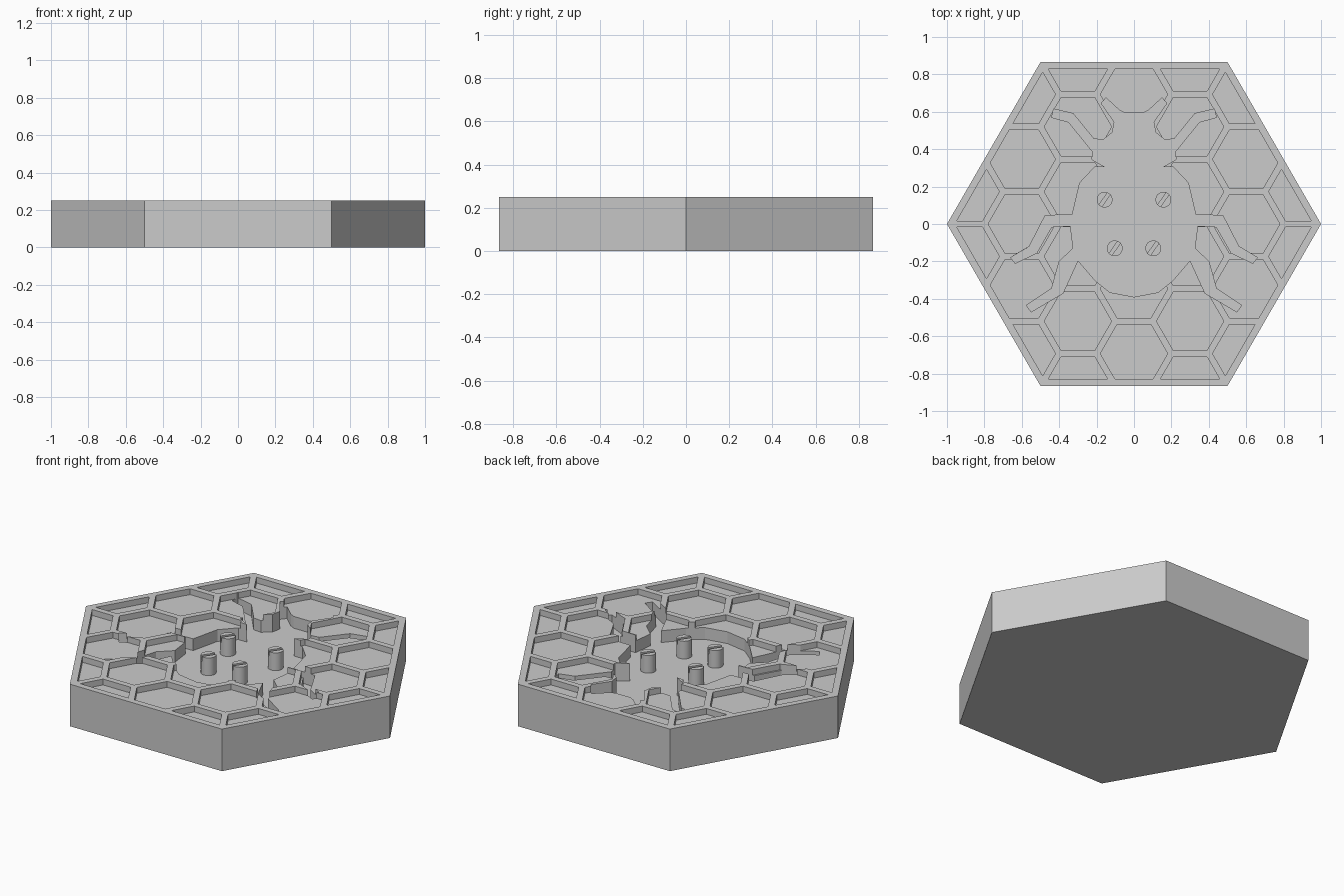
import bpy
import bmesh
from math import cos, sin, pi, radians

default = bpy.data.objects.get("Cube")
if default:
    bpy.data.objects.remove(default, do_unlink=True)

HEIGHT = 0.25
CELL_FLOOR = 0.215
POCKET_FLOOR = 0.145
ABOVE = 0.3

grey = bpy.data.materials.new("plain grey")
grey.use_nodes = True
colour = (0.6, 0.6, 0.6, 1)
grey.diffuse_color = colour
grey.node_tree.nodes["Principled BSDF"].inputs["Base Color"].default_value = colour


def ngon(radius, sides=6, x=0, y=0):
    return [(x + radius * cos(2 * pi * i / sides), y + radius * sin(2 * pi * i / sides))
            for i in range(sides)]


def prisms(name, outlines, low, high):
    """One object holding an upright prism for each outline."""
    bm = bmesh.new()
    for outline in outlines:
        face = bm.faces.new([bm.verts.new((x, y, low)) for x, y in outline])
        top = bmesh.ops.extrude_face_region(bm, geom=[face])
        moved = [v for v in top["geom"] if isinstance(v, bmesh.types.BMVert)]
        bmesh.ops.translate(bm, verts=moved, vec=(0, 0, high - low))
    bmesh.ops.recalc_face_normals(bm, faces=bm.faces[:])
    mesh = bpy.data.meshes.new(name)
    bm.to_mesh(mesh)
    bm.free()
    mesh.materials.append(grey)
    obj = bpy.data.objects.new(name, mesh)
    bpy.context.scene.collection.objects.link(obj)
    return obj


def carve(target, cutter, operation="DIFFERENCE"):
    """Apply a boolean and discard the cutter."""
    mod = target.modifiers.new("carve", "BOOLEAN")
    mod.operation = operation
    mod.solver = "EXACT"
    mod.object = cutter
    bpy.context.view_layer.objects.active = target
    bpy.ops.object.modifier_apply(modifier=mod.name)
    bpy.data.objects.remove(cutter, do_unlink=True)


# Hexagonal block
block = prisms("hexagon_block", [ngon(1)], 0, HEIGHT)

# Shallow honeycomb, trimmed to leave a border
pitch = 0.3 * 2 / 3 ** 0.5
cells = []
for col in range(-3, 4):
    for row in range(-3, 4):
        x, y = col * 0.3, (row + (col % 2) / 2) * pitch
        if abs(y) < 0.9 and abs(y) + abs(x) * 3 ** 0.5 < 1.8:
            cells.append(ngon(0.18, 6, x, y))
honeycomb = prisms("honeycomb_cutter", cells, CELL_FLOOR, ABOVE)
border = prisms("border_trim", [ngon(0.957)], 0.1, 0.4)
carve(honeycomb, border, "INTERSECT")
carve(block, honeycomb)

# Deep beetle-shaped pocket: half outline, head to tail, mirrored
half = [
    (0.05, 0.595), (0.08, 0.61), (0.15, 0.675), (0.175, 0.645),      # mandible
    (0.105, 0.545), (0.115, 0.49), (0.165, 0.45), (0.215, 0.455),    # cheek
    (0.325, 0.59), (0.43, 0.615), (0.44, 0.57), (0.35, 0.545),       # front leg
    (0.22, 0.385), (0.225, 0.345), (0.155, 0.305), (0.21, 0.305),    # shoulder
    (0.29, 0.22), (0.33, 0.05), (0.475, 0.045), (0.56, -0.12),       # middle leg
    (0.66, -0.18), (0.635, -0.21), (0.52, -0.155), (0.44, -0.015),
    (0.34, -0.01), (0.325, -0.13), (0.42, -0.36), (0.575, -0.435),   # hind leg
    (0.55, -0.47), (0.38, -0.37), (0.3, -0.195),
    (0.21, -0.3), (0.13, -0.365), (0.0, -0.39),                      # tail
]
# The hind leg bends outward from the waist
bend = half.index((0.42, -0.36))
half[bend:bend] = [(0.4, -0.2)]
half[bend + 1] = (0.44, -0.345)
outline = half + [(-x, y) for x, y in reversed(half[:-1])]
carve(block, prisms("beetle_cutter", [outline], POCKET_FLOOR, ABOVE))

# Four slotted pegs standing in the pocket
for side, label in ((1, "left"), (-1, "right")):
    for name, x, y, angle in (("front", 0.103, -0.13, 55), ("back", 0.157, 0.13, 55)):
        x *= side
        peg = prisms(f"{name}_{label}_peg", [ngon(0.042, 32, x, y)],
                     POCKET_FLOOR - 0.02, HEIGHT)
        c, s = cos(radians(angle)), sin(radians(angle))
        corners = ((-0.06, -0.009), (0.06, -0.009), (0.06, 0.009), (-0.06, 0.009))
        slot = [(x + u * c - v * s, y + u * s + v * c) for u, v in corners]
        carve(peg, prisms("slot_cutter", [slot], HEIGHT - 0.03, ABOVE))
        bpy.ops.object.select_all(action="DESELECT")
        peg.select_set(True)
        bpy.context.view_layer.objects.active = peg
        bpy.ops.object.shade_smooth_by_angle(angle=radians(35))
